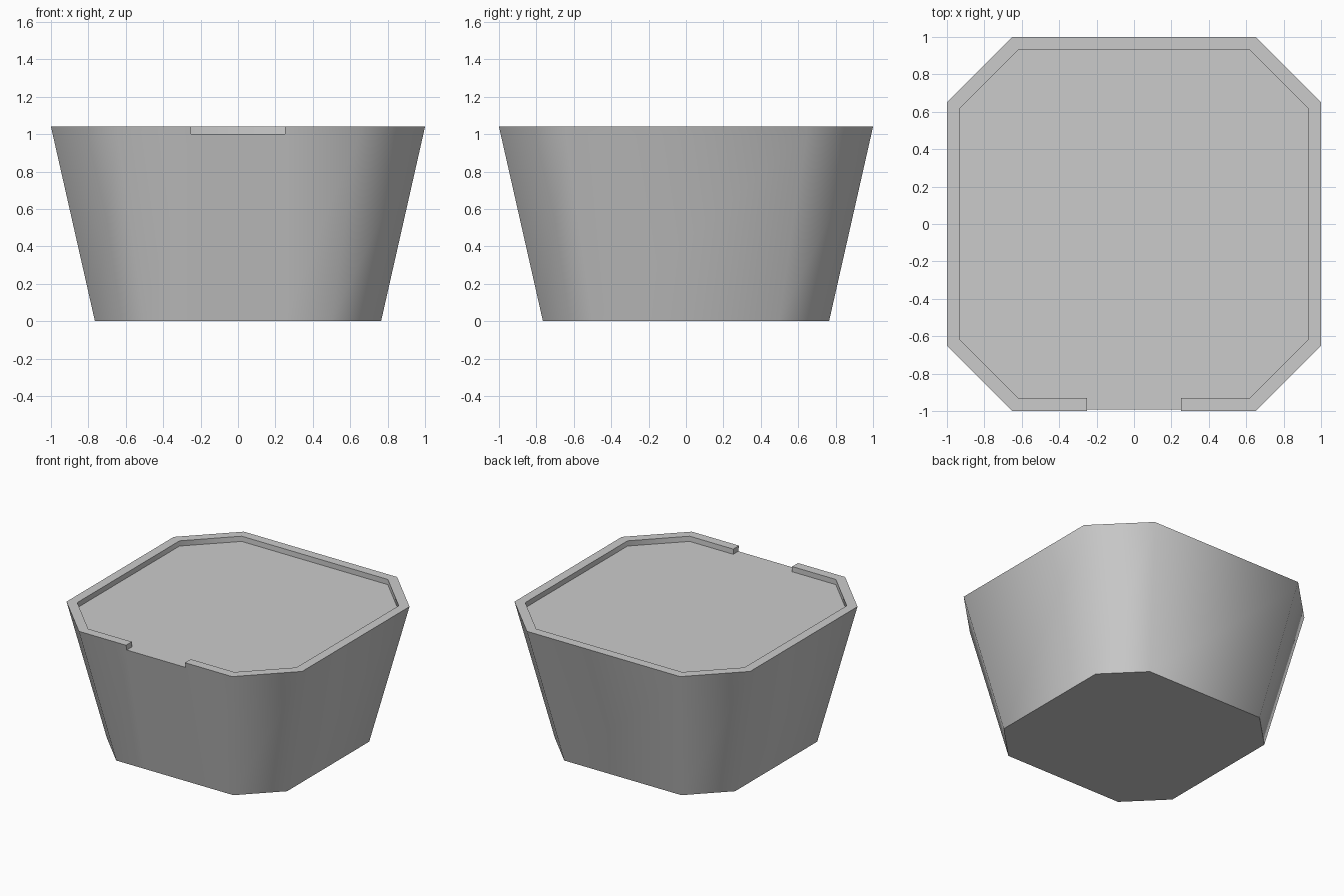
import bpy, bmesh, math

if "Cube" in bpy.data.objects:
    bpy.data.objects.remove(bpy.data.objects["Cube"])

NOTCH = 0.25
TOP, FLOOR = 1.04, 1.0
BASE_HALF, TOP_HALF = 0.765, 1.0

bm = bmesh.new()


def ring(half, corner, z):
    """Chamfered square, starting and ending at the two sides of the front notch."""
    h, c, n = half, corner, NOTCH
    pts = [(n, -h), (c, -h), (h, -c), (h, c), (c, h)]
    pts += [(-x, y) for x, y in reversed(pts)]
    return [bm.verts.new((x, y, z)) for x, y in pts]


def strip(lower, upper):
    """Band of quads between two rings, left open at the notch."""
    for i in range(len(lower) - 1):
        bm.faces.new((lower[i], lower[i + 1], upper[i + 1], upper[i]))


floor_half = BASE_HALF + (TOP_HALF - BASE_HALF) * FLOOR / TOP
base = ring(BASE_HALF, BASE_HALF * 0.65, 0)
outer_low = ring(floor_half, floor_half * 0.65, FLOOR)
outer_top = ring(TOP_HALF, 0.65, TOP)
inner_top = ring(0.93, 0.62, TOP)
inner_low = ring(0.93, 0.62, FLOOR)

# Tapered wall, raised rim and its inner side
strip(base, outer_low)
strip(outer_low, outer_top)
strip(outer_top, inner_top)
strip(inner_top, inner_low)

# Wall below the notch, underside, recessed floor
bm.faces.new((base[-1], base[0], outer_low[0], outer_low[-1]))
bm.faces.new(base[::-1])
bm.faces.new(inner_low)
bm.faces.new((outer_low[-1], outer_low[0], inner_low[0], inner_low[-1]))

# Cut ends of the rim at the notch
for i in (0, -1):
    bm.faces.new((outer_low[i], outer_top[i], inner_top[i], inner_low[i]))

bmesh.ops.recalc_face_normals(bm, faces=bm.faces[:])
mesh = bpy.data.meshes.new("tapered_block")
bm.to_mesh(mesh)
bm.free()
block = bpy.data.objects.new("tapered_block", mesh)
bpy.context.collection.objects.link(block)

# Smooth round the corners, sharp at rim and base
bpy.context.view_layer.objects.active = block
block.select_set(True)
bpy.ops.object.shade_smooth_by_angle(angle=math.radians(60))
